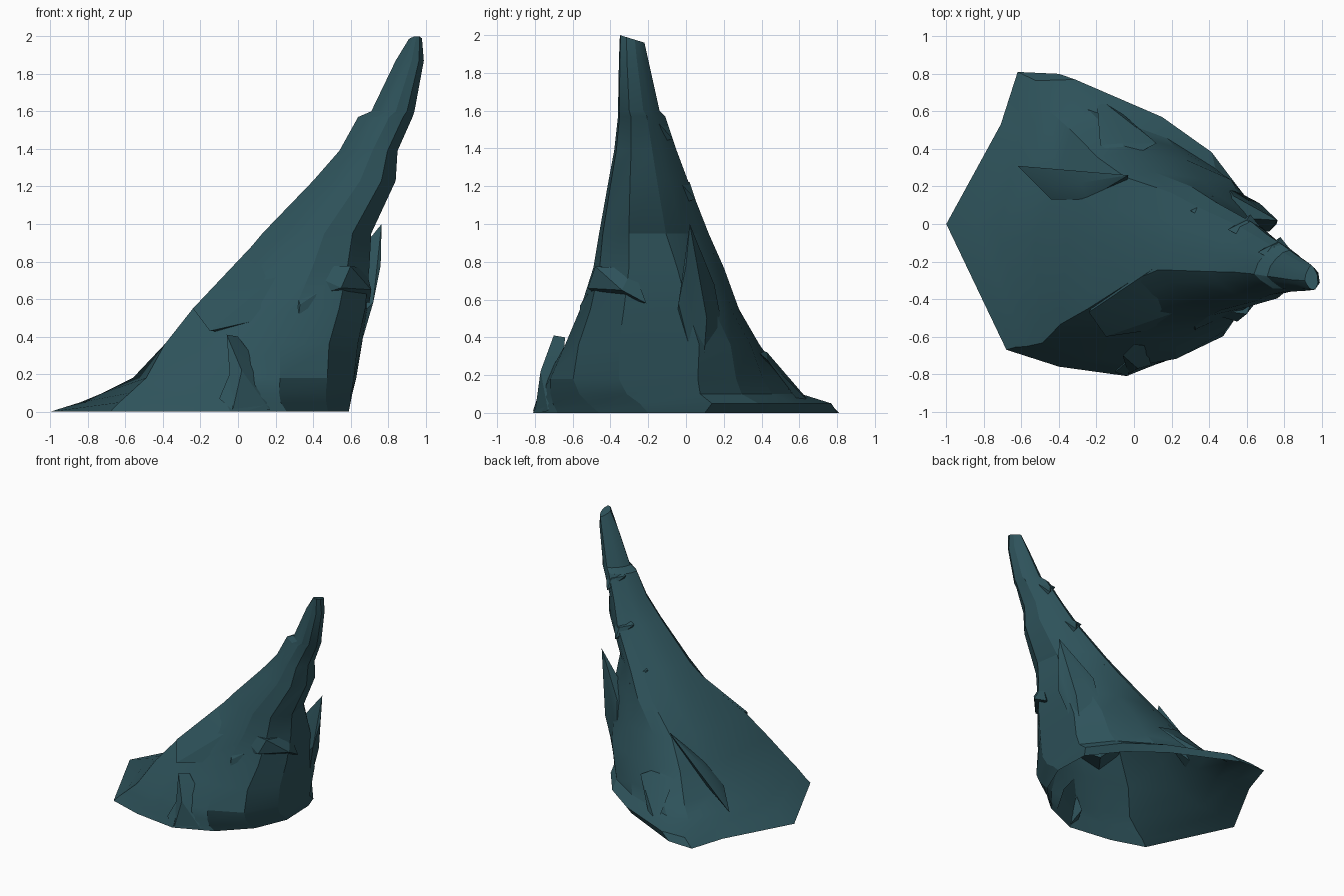
import bpy, bmesh, math

# single dark teal stone colour
stone = bpy.data.materials.new("dark_teal_stone")
stone.diffuse_color = (0.027, 0.085, 0.103, 1)


def finish(name, bm):
    bmesh.ops.recalc_face_normals(bm, faces=bm.faces)
    mesh = bpy.data.meshes.new(name)
    bm.to_mesh(mesh)
    bm.free()
    mesh.materials.append(stone)
    ob = bpy.data.objects.new(name, mesh)
    bpy.context.collection.objects.link(ob)
    bpy.ops.object.select_all(action='DESELECT')
    ob.select_set(True)
    bpy.context.view_layer.objects.active = ob
    bpy.ops.object.shade_smooth_by_angle(angle=math.radians(22))
    return ob


def normalise(pts):
    xs, ys = zip(*pts)
    x0, x1, y0, y1 = min(xs), max(xs), min(ys), max(ys)
    return [((x - x0) / (x1 - x0), (y - y0) / (y1 - y0)) for x, y in pts]


def blend(a, b, t):
    return [(p[0] + (q[0] - p[0]) * t, p[1] + (q[1] - p[1]) * t) for p, q in zip(a, b)]


def shard(name, pts):
    bm = bmesh.new()
    for p in pts:
        bm.verts.new(p)
    bmesh.ops.convex_hull(bm, input=bm.verts)
    loose = [v for v in bm.verts if not v.link_faces]
    bmesh.ops.delete(bm, geom=loose, context='VERTS')
    return finish(name, bm)


# plan outlines: at the ground, at ledge height and on the upper spire
foot = normalise([(-1, 0), (-.68, -.67), (-.4, -.76), (-.04, -.81), (.26, -.68),
                  (.48, -.46), (.59, -.2), (.58, .10), (.38, .35), (.12, .55),
                  (-.4, .8), (-.62, .81), (-.71, .53)])
waist = normalise([(-.25, -.1), (-.28, -.48), (-.1, -.52), (.05, -.55), (.28, -.57),
                   (.52, -.51), (.66, -.33), (.68, .03), (.55, .17), (.33, .26),
                   (.05, .30), (-.1, .27), (-.17, .1)])
upper = normalise([(.16, -.1), (.12, -.24), (.18, -.31), (.32, -.42), (.45, -.46),
                   (.60, -.44), (.70, -.30), (.67, -.10), (.60, -.01), (.5, .08),
                   (.42, .13), (.33, .10), (.23, 0)])

# height, left, right, front, back
levels = [(0, -1, .59, -.81, .81), (.05, -.84, .60, -.79, .77),
          (.10, -.72, .61, -.77, .61), (.18, -.56, .63, -.74, .52),
          (.36, -.39, .66, -.64, .39), (.55, -.24, .69, -.56, .28),
          (.77, -.02, .70, -.49, .20), (.95, .13, .71, -.46, .12),
          (1.23, .40, .84, -.41, .01), (1.39, .54, .85, -.38, -.05),
          (1.57, .64, .93, -.36, -.11), (1.60, .71, .94, -.36, -.14),
          (1.87, .84, .99, -.355, -.20), (2.0, .91, .98, -.35, -.22)]

# leaning spire: open underneath, closed at the slanted tip
bm = bmesh.new()
rings = []
for z, xl, xr, yf, yb in levels:
    if z < .5:
        shape = blend(foot, waist, min(z / .36, 1) ** .7)
    else:
        shape = blend(waist, upper, min((z - .5) / .45, 1))
    shape = normalise(shape)
    slant = .04 if z > 1.9 else 0
    rings.append([bm.verts.new((xl + (xr - xl) * u, yf + (yb - yf) * v, z - slant * v))
                  for u, v in shape])
n = len(foot)
for lo, hi in zip(rings, rings[1:]):
    for i in range(n):
        j = (i + 1) % n
        bm.faces.new((lo[i], lo[j], hi[j], hi[i]))
bm.faces.new(rings[-1])
top = max(v.co.z for v in bm.verts)
for v in rings[-1]:
    v.co.z += 2 - top
finish("leaning_spire", bm)

# free-standing spike on the right side
shard("side_spike", [(.54, -.05, .40), (.58, .08, .10), (.50, .20, .42), (.44, .04, .60),
                     (.72, -.04, .58), (.67, .11, .50), (.76, .0, .78),
                     (.53, .15, .68), (.60, .0, .72), (.765, .02, 1.0)])

# overhanging ledges on the front
shard("right_ledge", [(.28, -.44, .78), (.60, -.48, .775), (.68, -.28, .765),
                      (.70, -.21, .58), (.71, -.34, .65), (.55, -.52, .66),
                      (.42, -.47, .62)])
shard("hanging_shard", [(.28, -.44, .78), (.42, -.52, .63), (.33, -.56, .57),
                        (.30, -.59, .28), (.22, -.48, .52), (.36, -.44, .45)])
shard("left_ledge", [(-.15, -.60, .43), (.20, -.55, .51), (.28, -.45, .78),
                     (-.24, -.47, .55), (-.15, -.33, .57), (.10, -.24, .91),
                     (0, -.40, .42)])

# broken splinters at the front foot
shard("foot_splinter_tall", [(-.06, -.70, .41), (0, -.64, .40), (-.03, -.80, .0),
                             (.02, -.77, .22), (.17, -.73, .01), (.15, -.66, .2)])
shard("foot_splinter_small", [(-.10, -.79, .07), (-.02, -.72, .26), (-.03, -.81, .01),
                              (-.05, -.68, .1)])

# splinters lying on the back left slope
shard("slope_shard", [(-.62, .31, .11), (-.44, .13, .22), (-.25, .13, .38),
                      (-.04, .22, .54), (-.03, .26, .60), (-.12, .24, .52),
                      (-.28, .22, .40), (-.42, .20, .28), (-.2, .2, .32)])
shard("back_shard", [(-.20, .68, .03), (-.17, .60, .09), (-.18, .42, .30),
                     (-.06, .43, .32), (.12, .43, .28), (-.05, .34, .36),
                     (-.10, .62, .03)])

# small chipped ridges up the back of the spire
for k, (x, y, z) in enumerate([(.40, .12, .93), (.60, .02, 1.22), (.76, -.10, 1.54)]):
    shard(f"back_chip_{k + 1}", [(x, y, z), (x - .1, y - .05, z + .03),
                                 (x + .1, y - .07, z + .02), (x, y - .1, z - .12),
                                 (x, y - .1, z + .05), (x + .02, y + .03, z - .09)])
